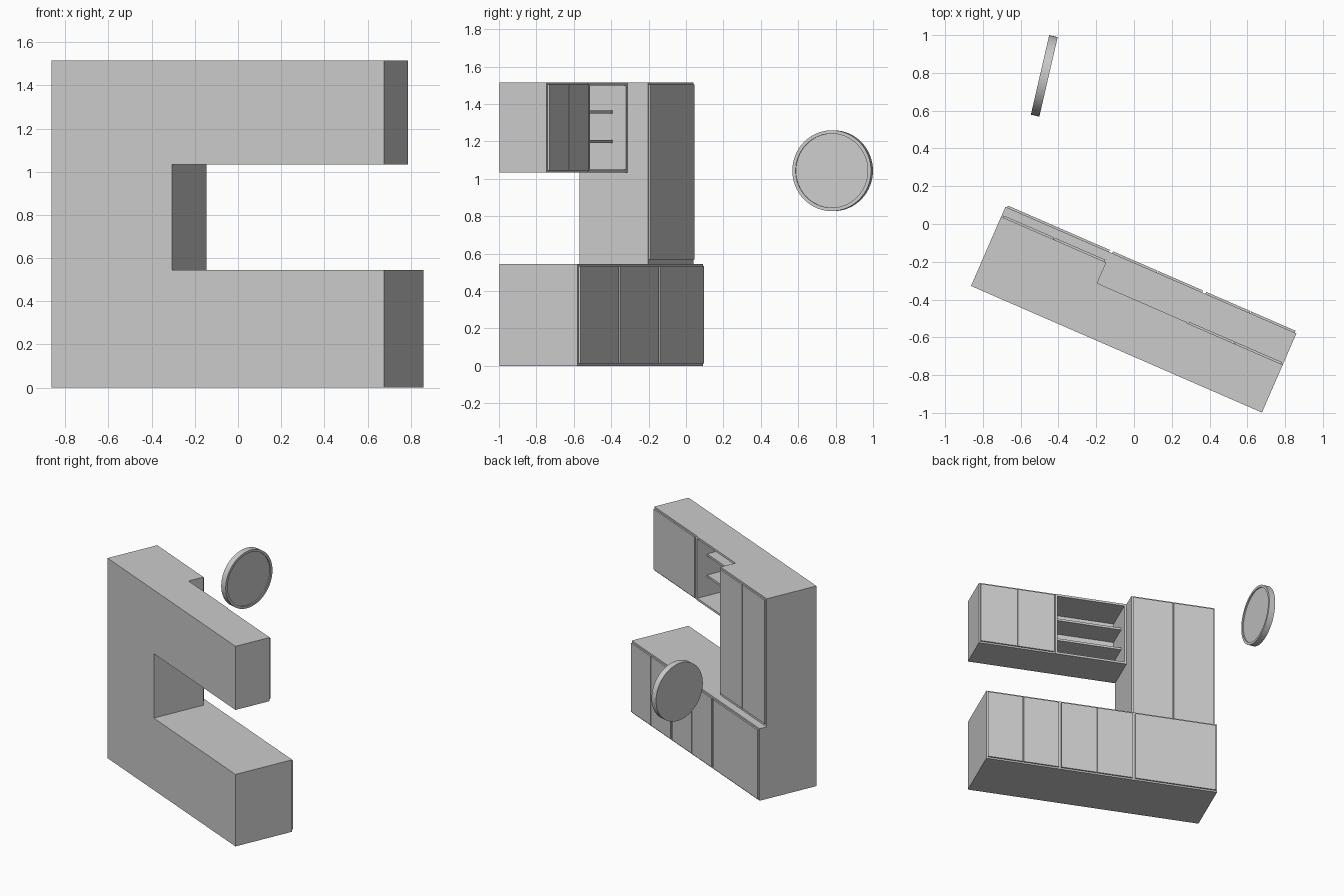
import bpy, bmesh, math
from mathutils import Matrix, Vector

if "Cube" in bpy.data.objects:
    bpy.data.objects.remove(bpy.data.objects["Cube"])

# Cabinet frame: u runs along the wall, v points out towards the doors
ANG = math.atan2(-0.67, 1.54)
PLACE = Matrix.Translation((-0.863, -0.328, 0)) @ Matrix.Rotation(ANG, 4, 'Z')
LEN, SPLIT, MID = 1.68, 0.607, 1.145
BASE_Z, UP_Z, TOP_Z = 0.545, 1.033, 1.515
T, DOOR, GAP = 0.016, 0.011, 0.005


def new_object(name, bm, matrix):
    mesh = bpy.data.meshes.new(name)
    bm.to_mesh(mesh)
    bm.free()
    ob = bpy.data.objects.new(name, mesh)
    ob.matrix_world = matrix
    bpy.context.collection.objects.link(ob)
    return ob


def box(name, u0, u1, v0, v1, z0, z1):
    bm = bmesh.new()
    size = Vector((u1 - u0, v1 - v0, z1 - z0))
    mid = Vector((u0 + u1, v0 + v1, z0 + z1)) / 2
    bmesh.ops.create_cube(bm, size=1, matrix=Matrix.Translation(mid) @ Matrix.Diagonal((*size, 1)))
    return new_object(name, bm, PLACE)


def cabinet(name, u0, u1, depth, z0, z1, doors, side=0.01, low=0.012):
    """Closed carcass with a row of overlay doors on its front."""
    front = depth - DOOR
    box(name + "_carcass", u0, u1, 0, front, z0, z1)
    w = (u1 - u0 - 2 * side) / doors
    for i in range(doors):
        a = u0 + side + i * w
        left = GAP / 2 if i else 0
        right = GAP / 2 if i < doors - 1 else 0
        box(f"{name}_door_{i + 1}", a + left, a + w - right, front, depth, z0 + low, z1 - 0.012)


# Floor cabinets
cabinet("base_wide", 0, SPLIT, 0.468, 0, BASE_Z, 1)
cabinet("base_middle", SPLIT, MID, 0.468, 0, BASE_Z, 2)
cabinet("base_end", MID, LEN, 0.468, 0, BASE_Z, 2)

# Tall cabinet above the wide base
cabinet("tall", 0, SPLIT, 0.411, BASE_Z, TOP_Z, 2, low=0.022)

# Closed wall cabinet
OPEN_END = 1.125
cabinet("wall", OPEN_END, LEN, 0.287, UP_Z, TOP_Z, 2)

# Open wall unit with recessed shelves
D = 0.28
box("open_unit_back", SPLIT, OPEN_END, 0, T, UP_Z, TOP_Z)
for name, u in (("inner", SPLIT), ("outer", OPEN_END - T)):
    box(f"open_unit_{name}_side", u, u + T, T, D, UP_Z, TOP_Z)
for name, z, depth in (("bottom", UP_Z, D), ("lower_shelf", 1.19, 0.2),
                       ("upper_shelf", 1.35, 0.2), ("top", TOP_Z - T, D)):
    box(f"open_unit_{name}", SPLIT + T, OPEN_END - T, T, depth, z, z + T)

# Round disc with a raised rim around its +x face
bm = bmesh.new()
bmesh.ops.create_cone(bm, cap_ends=True, segments=64, radius1=0.216, radius2=0.216, depth=0.046)
bm.faces.ensure_lookup_table()
face = max(bm.faces, key=lambda f: f.calc_center_median().z)
bmesh.ops.inset_region(bm, faces=[face], thickness=0.018)
ring = bmesh.ops.extrude_discrete_faces(bm, faces=[face])["faces"][0]
bmesh.ops.translate(bm, verts=ring.verts, vec=(0, 0, -0.008))
normal = Vector((0.974, -0.225, 0)).normalized()
disc = new_object("round_disc", bm, Matrix.Translation((-0.475, 0.784, 1.043))
                  @ normal.to_track_quat('Z', 'Y').to_matrix().to_4x4())
bpy.context.view_layer.objects.active = disc
disc.select_set(True)
bpy.ops.object.shade_smooth_by_angle()
